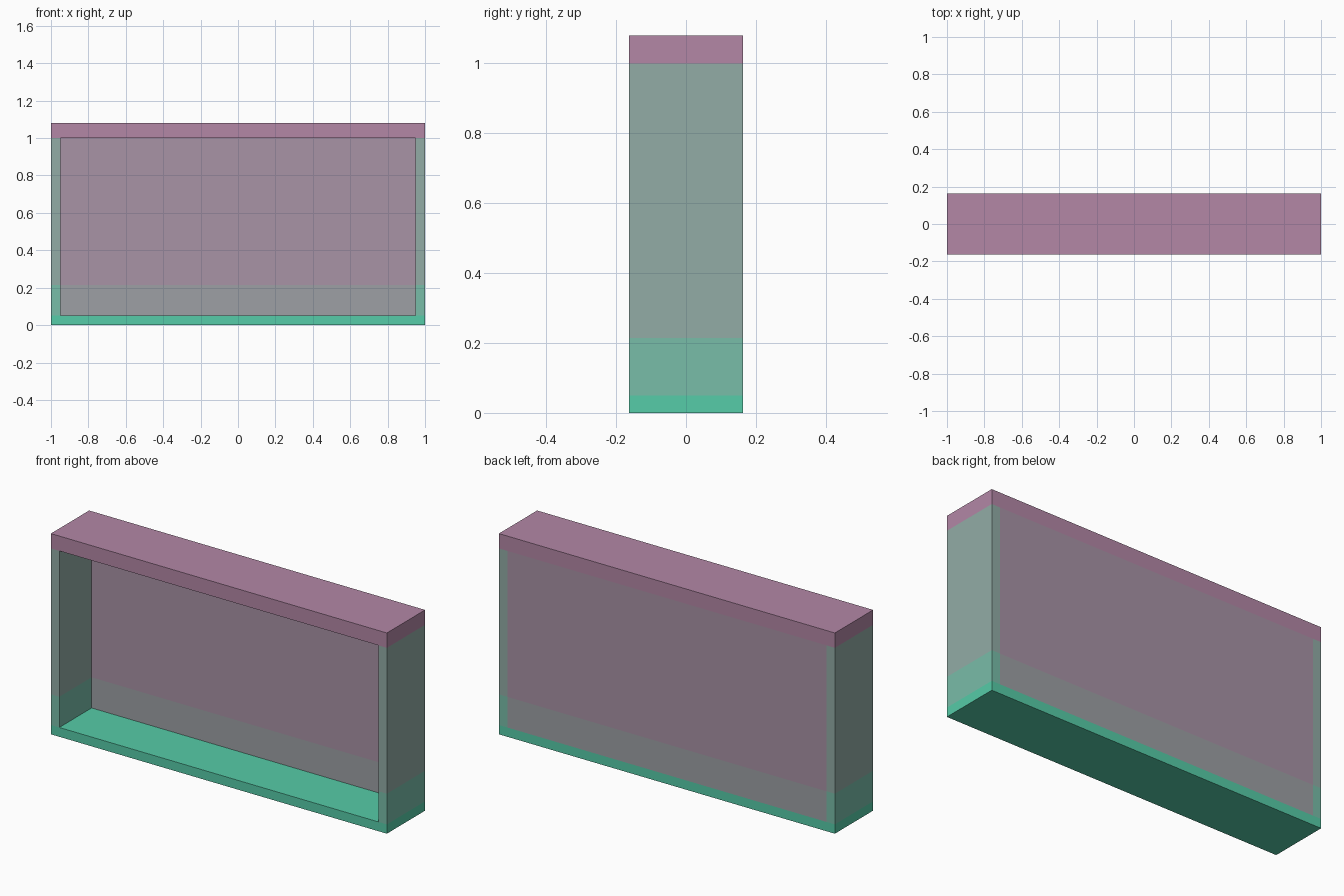
import bpy
import bmesh
from mathutils import Vector

cube = bpy.data.objects.get("Cube")
if cube:
    bpy.data.objects.remove(cube, do_unlink=True)

WIDTH, DEPTH, HEIGHT = 2.0, 0.325, 1.08
WALL, TOP_Z, SPLIT_Z = 0.05, 1.0, 0.215
INNER_X = WIDTH / 2 - WALL
EPS = 0.002


def linear(c):
    c /= 255
    return c / 12.92 if c <= 0.04045 else ((c + 0.055) / 1.055) ** 2.4


def material(name, rgb):
    mat = bpy.data.materials.new(name)
    mat.use_nodes = True
    color = (*[linear(c) for c in rgb], 1)
    mat.diffuse_color = color
    mat.node_tree.nodes["Principled BSDF"].inputs["Base Color"].default_value = color
    return mat


PALETTE = {
    "pink top": (179, 135, 166),
    "green base": (86, 204, 168),
    "grey green wall": (146, 172, 166),
    "light green lower wall": (121, 189, 169),
    "mauve back": (168, 147, 166),
    "grey lower back": (158, 160, 165),
}

# Solid block, split along the lines where the colours meet
bm = bmesh.new()
bmesh.ops.create_cube(bm, size=1)
bmesh.ops.scale(bm, vec=(WIDTH, DEPTH, HEIGHT), verts=bm.verts)
bmesh.ops.translate(bm, vec=(0, 0, HEIGHT / 2), verts=bm.verts)
cuts = [((x, 0, 0), (1, 0, 0)) for x in (-INNER_X, INNER_X)]
cuts += [((0, 0, z), (0, 0, 1)) for z in (WALL, SPLIT_Z, TOP_Z)]
for point, normal in cuts:
    bmesh.ops.bisect_plane(bm, geom=bm.verts[:] + bm.edges[:] + bm.faces[:],
                           plane_co=Vector(point), plane_no=Vector(normal))

# Push the front panel inwards to form the open compartment
panel = []
for f in bm.faces:
    c = f.calc_center_median()
    if f.normal.y < -0.9 and abs(c.x) < INNER_X and WALL < c.z < TOP_Z:
        panel.append(f)
result = bmesh.ops.extrude_face_region(bm, geom=panel)
moved = [v for v in result["geom"] if isinstance(v, bmesh.types.BMVert)]
bmesh.ops.translate(bm, vec=(0, DEPTH - WALL, 0), verts=moved)
leftover = [f for f in panel if f.is_valid]
if leftover:
    bmesh.ops.delete(bm, geom=leftover, context="FACES")
bmesh.ops.recalc_face_normals(bm, faces=bm.faces[:])

# Colour by height, then side wall or back
for f in bm.faces:
    c = f.calc_center_median()
    if c.z > TOP_Z - EPS:
        f.material_index = 0
    elif c.z < WALL + EPS:
        f.material_index = 1
    else:
        base = 2 if abs(c.x) > INNER_X - EPS else 4
        f.material_index = base + (c.z < SPLIT_Z)

mesh = bpy.data.meshes.new("open_shelf_box")
bm.to_mesh(mesh)
bm.free()
for name, rgb in PALETTE.items():
    mesh.materials.append(material(name, rgb))
bpy.context.collection.objects.link(bpy.data.objects.new("open_shelf_box", mesh))
